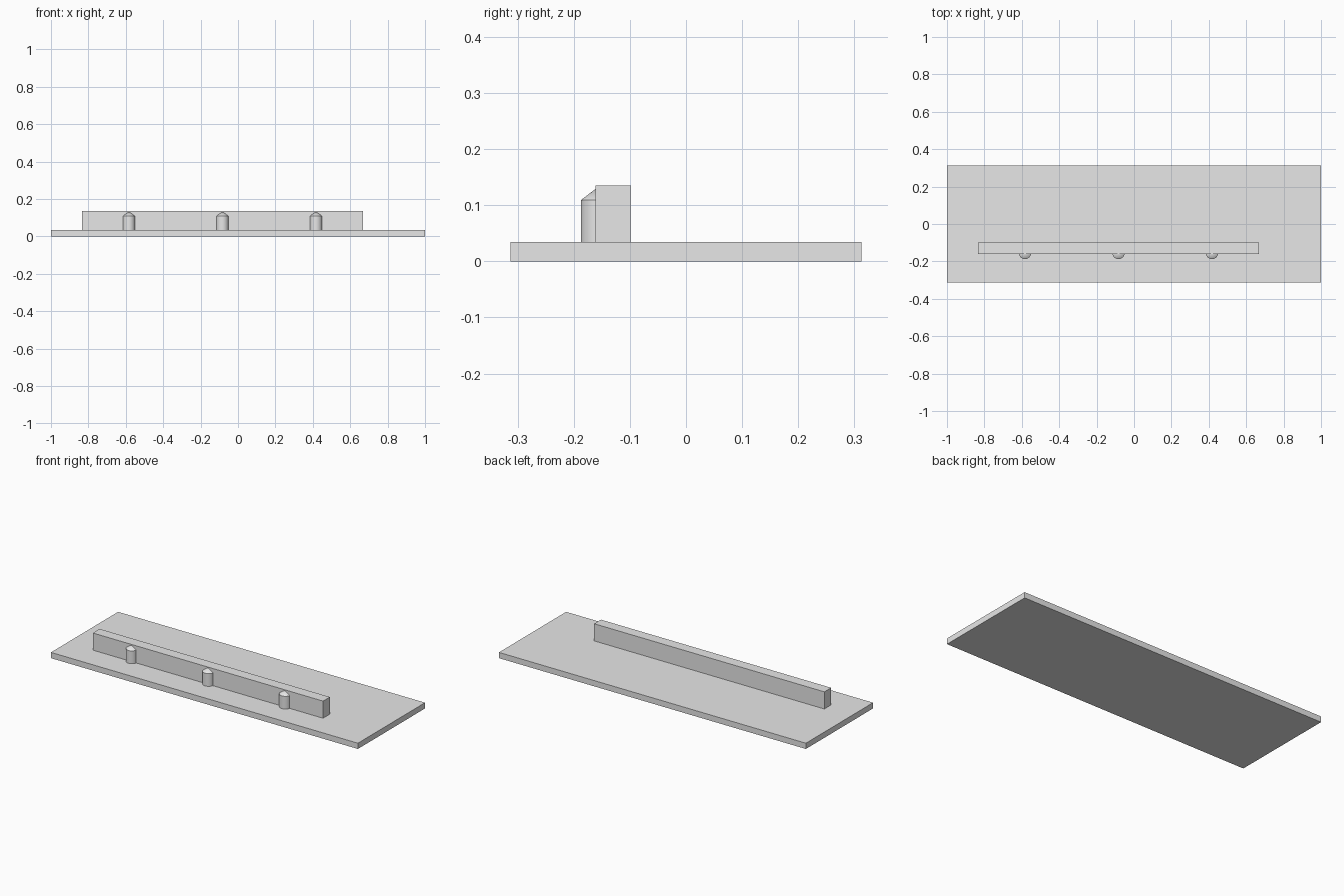
import bpy
import bmesh
from mathutils import Matrix, Vector

cube = bpy.data.objects.get("Cube")
if cube:
    bpy.data.objects.remove(cube, do_unlink=True)

GREY = (0.8, 0.8, 0.8, 1.0)
BASE_TOP = 0.034

stone = bpy.data.materials.new("light_grey")
stone.use_nodes = True
stone.diffuse_color = GREY
stone.node_tree.nodes["Principled BSDF"].inputs["Base Color"].default_value = GREY


def finish(name, bm):
    """Turn a bmesh into a named grey object."""
    bmesh.ops.recalc_face_normals(bm, faces=bm.faces)
    mesh = bpy.data.meshes.new(name)
    bm.to_mesh(mesh)
    bm.free()
    mesh.materials.append(stone)
    obj = bpy.data.objects.new(name, mesh)
    bpy.context.collection.objects.link(obj)
    return obj


def box(name, low, high):
    """Box between two opposite corners."""
    low, high = Vector(low), Vector(high)
    bm = bmesh.new()
    bmesh.ops.create_cube(bm, size=1, matrix=Matrix.Translation((low + high) / 2)
                          @ Matrix.Diagonal((*(high - low), 1)))
    return finish(name, bm)


def post(name, x, y, radius, eave, tip):
    """Round post with a conical cap, made by spinning half a profile."""
    bm = bmesh.new()
    profile = [(0, BASE_TOP), (radius, BASE_TOP), (radius, eave), (0, tip)]
    verts = [bm.verts.new((x + r, y, z)) for r, z in profile]
    edges = [bm.edges.new(pair) for pair in zip(verts, verts[1:])]
    bmesh.ops.spin(bm, geom=verts + edges, cent=(x, y, 0), axis=(0, 0, 1),
                   angle=6.283185307, steps=32)
    bmesh.ops.remove_doubles(bm, verts=bm.verts, dist=0.0001)
    obj = finish(name, bm)
    bpy.ops.object.select_all(action="DESELECT")
    obj.select_set(True)
    bpy.context.view_layer.objects.active = obj
    bpy.ops.object.shade_smooth_by_angle(angle=0.5)
    return obj


# Ground slab and the long wall standing on it
box("base_slab", (-1, -0.3125, 0), (1, 0.3125, BASE_TOP))
box("wall", (-0.833, -0.161, BASE_TOP), (0.667, -0.098, 0.135))

# Three capped posts half sunk into the front of the wall
for side, x in (("right", -0.583), ("middle", -0.083), ("left", 0.417)):
    post(side + "_post", x, -0.1545, 0.033, 0.109, 0.134)
